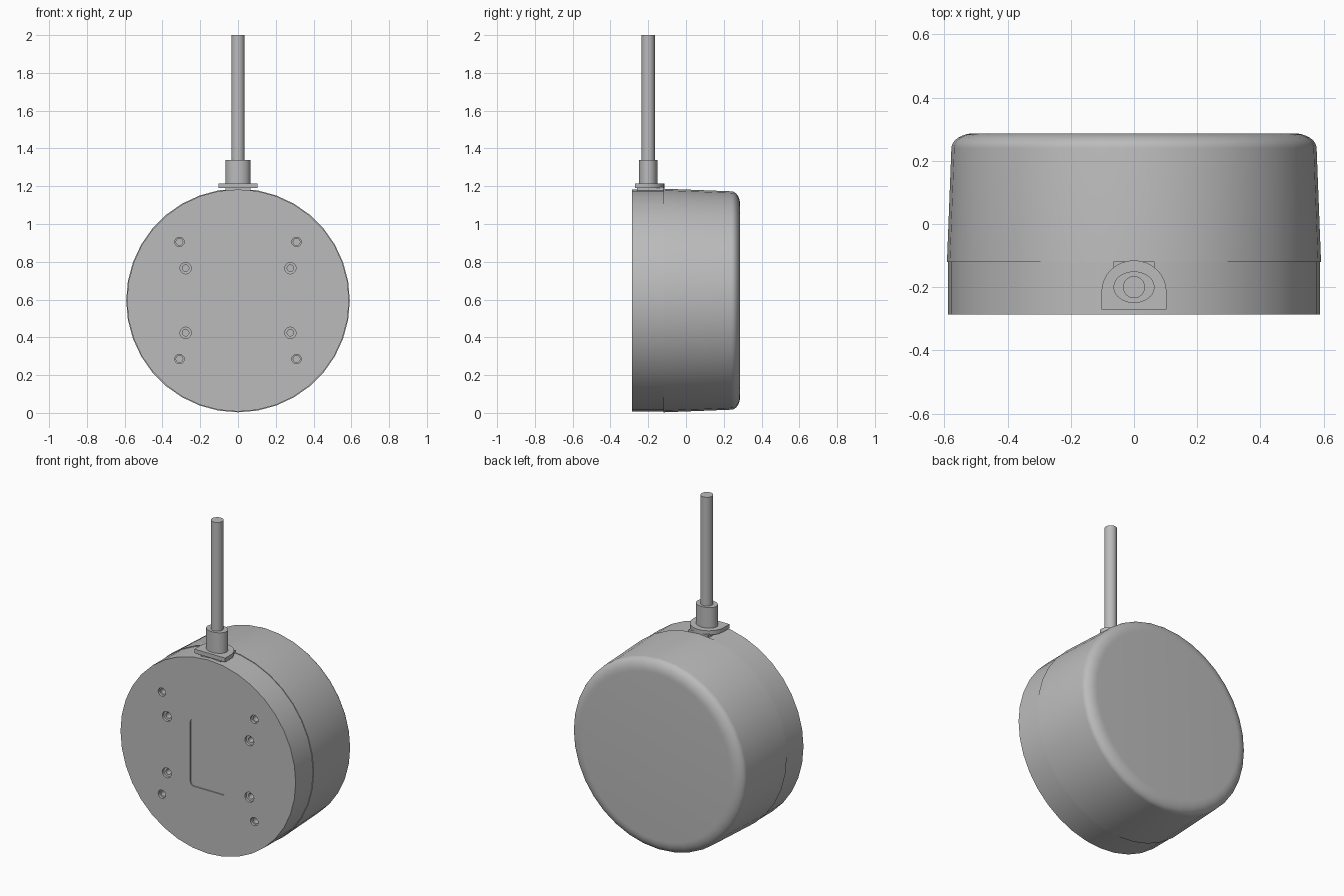
import bpy
import bmesh
from math import sin, cos, pi, radians

cube = bpy.data.objects.get("Cube")
if cube:
    bpy.data.objects.remove(cube, do_unlink=True)

MID = 0.595       # height of the housing axis
FRONT = -0.287    # front face
SEAM = -0.12      # joint between base and cover
BACK = 0.287
CABLE_Y = -0.2

grey = bpy.data.materials.new("satin_grey")
grey.use_nodes = True
grey.diffuse_color = (0.5, 0.5, 0.5, 1)
grey.node_tree.nodes["Principled BSDF"].inputs["Base Color"].default_value = (0.5, 0.5, 0.5, 1)


def loft(bm, rings):
    """Join equal rings of points into a closed solid."""
    loops = [[bm.verts.new(p) for p in ring] for ring in rings]
    n = len(loops[0])
    for a, b in zip(loops, loops[1:]):
        for i in range(n):
            j = (i + 1) % n
            bm.faces.new((a[i], a[j], b[j], b[i]))
    bm.faces.new(loops[0][::-1])
    bm.faces.new(loops[-1])


def turned(bm, profile, x=0, z=MID, sides=36):
    """Solid of (radius, y) steps around an axis along y."""
    loft(bm, [[(x + r * cos(2 * pi * i / sides), y, z + r * sin(2 * pi * i / sides))
               for i in range(sides)] for r, y in profile])


def make(name, bm, angle=30):
    bmesh.ops.recalc_face_normals(bm, faces=bm.faces)
    mesh = bpy.data.meshes.new(name)
    bm.to_mesh(mesh)
    bm.free()
    mesh.materials.append(grey)
    obj = bpy.data.objects.new(name, mesh)
    bpy.context.collection.objects.link(obj)
    smooth(obj, angle)
    return obj


def smooth(obj, angle=30):
    bpy.ops.object.select_all(action='DESELECT')
    obj.select_set(True)
    bpy.context.view_layer.objects.active = obj
    bpy.ops.object.shade_smooth_by_angle(angle=radians(angle))


def arc(cx, cy, rx, ry, start, end, steps):
    return [(cx + rx * cos(start + (end - start) * i / steps),
             cy + ry * sin(start + (end - start) * i / steps)) for i in range(steps + 1)]


def upright(name, outline, low, high):
    """Extrude an (x, y) outline upwards."""
    bm = bmesh.new()
    loft(bm, [[(x, y, z) for x, y in outline] for z in (low, high)])
    return make(name, bm)


# Cover: slightly tapered drum with a rounded back edge
bm = bmesh.new()
fillet = arc(0.505, 0.24, 0.073, BACK - 0.24, 0, pi / 2, 8)
turned(bm, [(0.592, SEAM)] + fillet)
make("back_cover", bm)

# Base disc
bm = bmesh.new()
turned(bm, [(0.588, FRONT), (0.588, SEAM)])
base = make("front_base", bm)

# Stepped screw holes and a shallow rounded recess cut into the base
bm = bmesh.new()
for sx in (-1, 1):
    for sz in (-1, 1):
        for x, z, outer, inner in ((0.31, 0.31, 0.025, 0.018), (0.277, 0.171, 0.03, 0.017)):
            turned(bm, [(outer, FRONT - 0.05), (outer, FRONT + 0.015),
                        (inner, FRONT + 0.016), (inner, FRONT + 0.06)],
                   sx * x, MID + sz * z, 20)
corner = 0.025
recess = []
for k, (sx, sz) in enumerate(((1, 1), (-1, 1), (-1, -1), (1, -1))):
    recess += arc(sx * (0.12 - corner), MID + sz * (0.205 - corner),
                  corner, corner, k * pi / 2, (k + 1) * pi / 2, 5)
loft(bm, [[(x, y, z) for x, z in recess] for y in (FRONT - 0.05, FRONT + 0.006)])
cutter = make("hole_cutter", bm)
cutter.hide_render = True
cut = base.modifiers.new("holes", 'BOOLEAN')
cut.operation = 'DIFFERENCE'
cut.solver = 'EXACT'
cut.object = cutter
bpy.context.view_layer.objects.active = base
bpy.ops.object.modifier_apply(modifier=cut.name)
bpy.data.objects.remove(cutter, do_unlink=True)
smooth(base)

# Cable gland: small boss, D-shaped flange and oval collar
upright("gland_boss", [(-0.065, -0.26), (0.065, -0.26), (0.065, -0.119), (-0.065, -0.119)],
        1.13, 1.195)
upright("gland_flange", [(-0.103, -0.27), (0.103, -0.27)]
        + arc(0, -0.215, 0.103, 0.1, 0, pi, 16), 1.19, 1.215)
upright("gland_collar", arc(0, CABLE_Y, 0.065, 0.05, 0, 2 * pi * 31 / 32, 31), 1.21, 1.34)

# Cable
upright("cable", arc(0, CABLE_Y, 0.035, 0.035, 0, 2 * pi * 23 / 24, 23), 1.33, 2.0)
